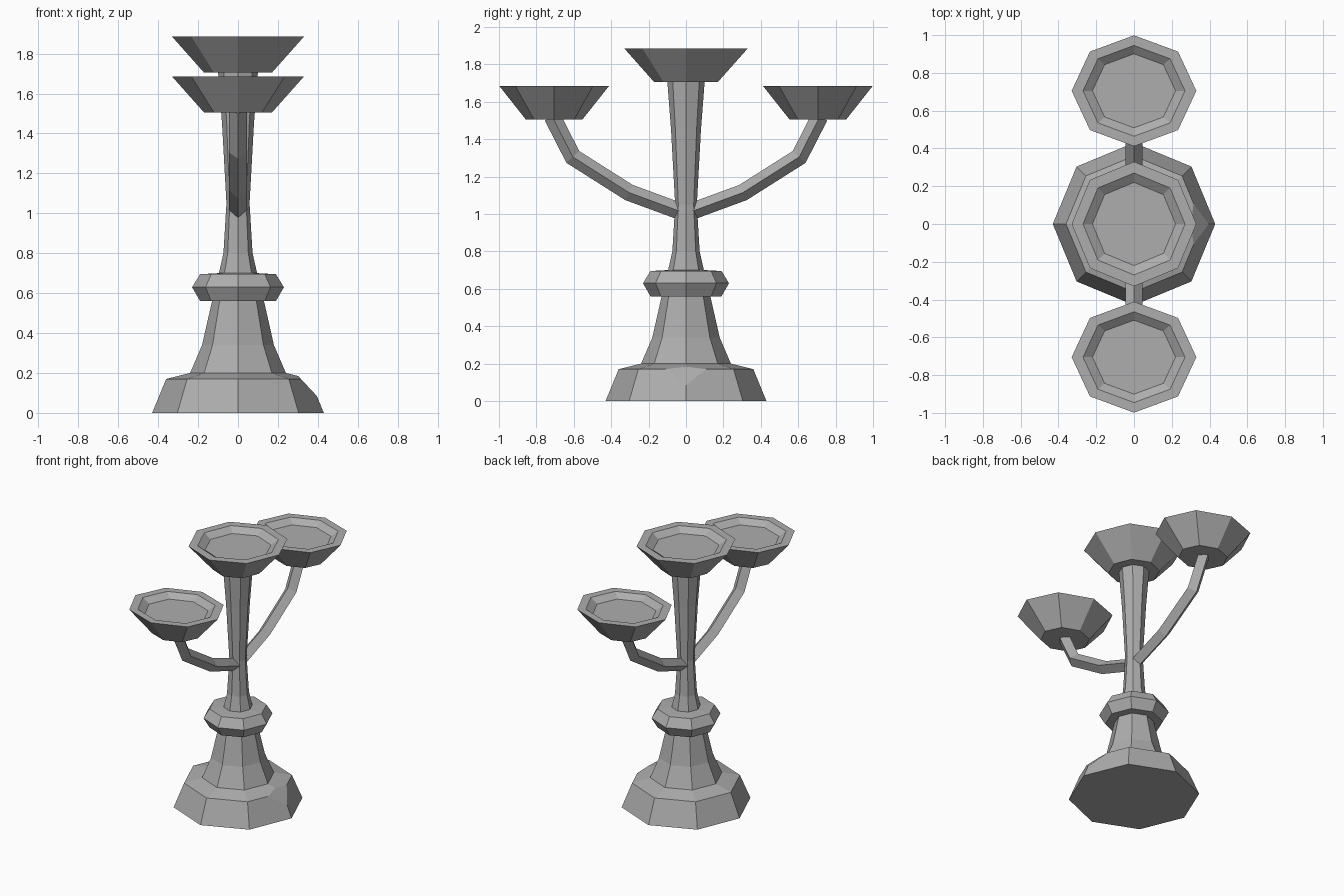
import bpy, bmesh, math
from mathutils import Vector

cube = bpy.data.objects.get("Cube")
if cube:
    bpy.data.objects.remove(cube, do_unlink=True)

metal = bpy.data.materials.new("grey metal")
metal.use_nodes = True
grey = (0.42, 0.42, 0.42, 1)
metal.diffuse_color = grey
metal.node_tree.nodes["Principled BSDF"].inputs["Base Color"].default_value = grey

SIDES = 8


def make_object(name, bm):
    bmesh.ops.recalc_face_normals(bm, faces=bm.faces)
    mesh = bpy.data.meshes.new(name)
    bm.to_mesh(mesh)
    bm.free()
    mesh.materials.append(metal)
    obj = bpy.data.objects.new(name, mesh)
    bpy.context.collection.objects.link(obj)
    return obj


def skin(rings):
    """Join vertex rings into a closed solid."""
    bm = bmesh.new()
    loops = [[bm.verts.new(p) for p in ring] for ring in rings]
    for low, high in zip(loops, loops[1:]):
        n = len(low)
        for i in range(n):
            j = (i + 1) % n
            bm.faces.new((low[i], low[j], high[j], high[i]))
    bm.faces.new(loops[0][::-1])
    bm.faces.new(loops[-1])
    return bm


def turned(profile, centre_y=0, squash=1):
    """Octagonal solid from (radius, height) pairs, corners on the axes."""
    angles = [math.tau * i / SIDES for i in range(SIDES)]
    return skin([[(r * math.cos(a), centre_y + squash * r * math.sin(a), z)
                  for a in angles] for r, z in profile])


# Foot with one chipped corner
foot = turned([(0.43, 0), (0.36, 0.17), (0.24, 0.2)])
bmesh.ops.bisect_plane(foot, geom=foot.verts[:] + foot.edges[:] + foot.faces[:],
                       plane_co=(0.39, 0, 0.09), plane_no=(0.075, 0, 0.07),
                       clear_outer=True)
bmesh.ops.holes_fill(foot, edges=foot.edges[:], sides=0)
make_object("foot", foot)

# Flared lower column, collar and slender stem
make_object("lower_column", turned([(0.24, 0.2), (0.18, 0.34), (0.128, 0.57)]))
make_object("collar", turned([(0.19, 0.56), (0.23, 0.63), (0.19, 0.695), (0.1, 0.7)]))
make_object("stem", turned([(0.098, 0.69), (0.073, 0.8), (0.058, 1.05),
                            (0.08, 1.45), (0.1, 1.71)]))


# Shallow dishes
def dish(name, y, z, squash):
    profile = [(0.17, 0), (0.33, 0.18), (0.27, 0.18), (0.22, 0.145)]
    make_object(name, turned([(r, z + h) for r, h in profile], y, squash))


dish("centre_dish", 0, 1.705, 1)


# Diamond-section arms, mitred at each bend
def arm(name, side):
    path = [Vector(p) for p in ((0.02, 1.01), (0.305, 1.115), (0.605, 1.305), (0.715, 1.52))]
    half = 0.045
    rings = []
    for i, p in enumerate(path):
        before = (p - path[i - 1]).normalized() if i else None
        after = (path[i + 1] - p).normalized() if i < len(path) - 1 else None
        a, b = before or after, after or before
        tangent = (a + b).normalized()
        normal = Vector((-tangent.y, tangent.x)) * half / tangent.dot(a)
        up, down = p + normal, p - normal
        rings.append([(half, side * p.x, p.y), (0, side * up.x, up.y),
                      (-half, side * p.x, p.y), (0, side * down.x, down.y)])
    make_object(name, skin(rings))


for label, side in (("front", -1), ("back", 1)):
    arm(label + "_arm", side)
    dish(label + "_dish", side * 0.705, 1.505, 0.89)
